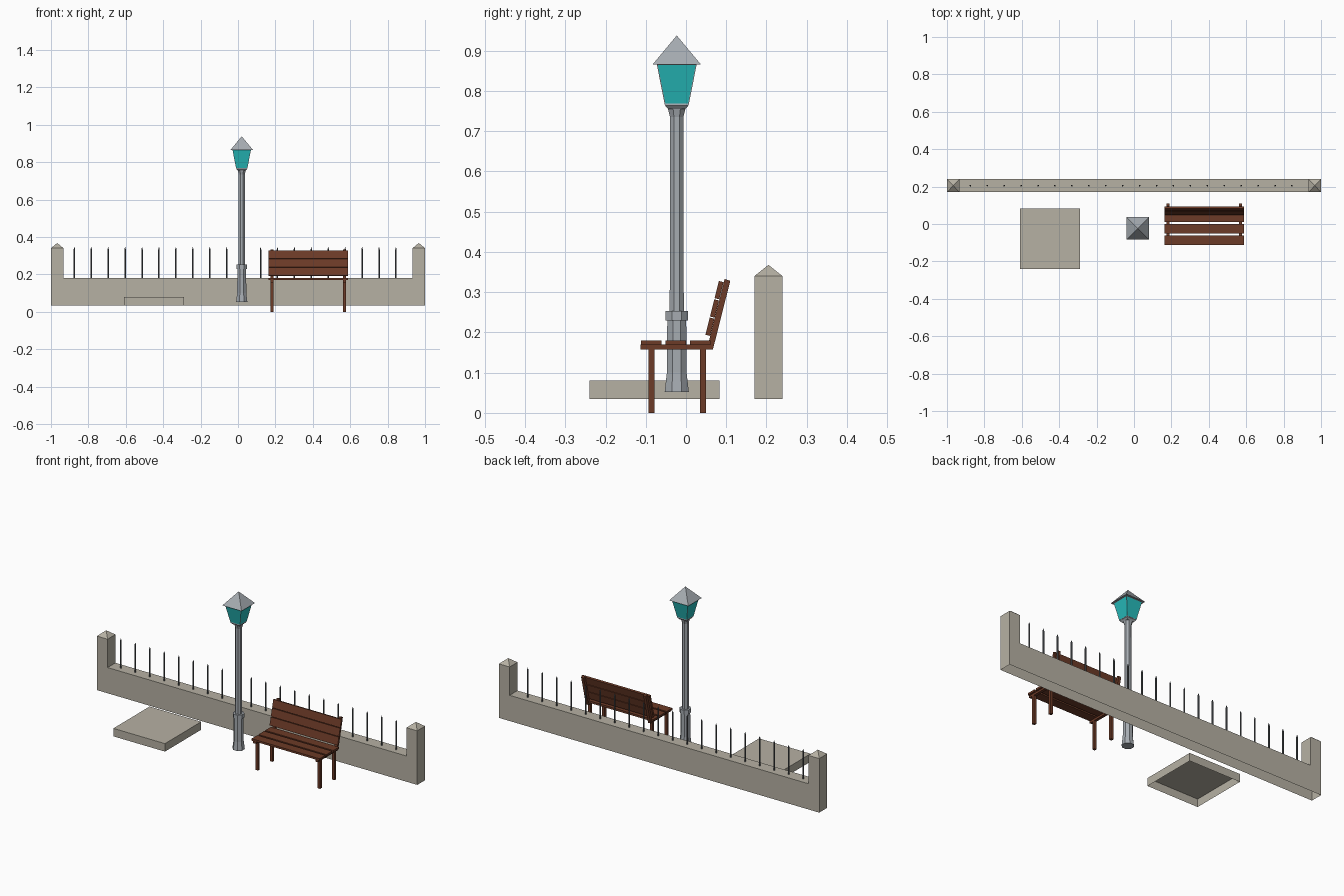
import bpy, bmesh
from math import cos, sin, pi, atan2
from mathutils import Matrix, Vector

if "Cube" in bpy.data.objects:
    bpy.data.objects.remove(bpy.data.objects["Cube"])


def material(name, rgb):
    m = bpy.data.materials.new(name)
    m.diffuse_color = (*rgb, 1)
    m.use_nodes = True
    m.node_tree.nodes["Principled BSDF"].inputs["Base Color"].default_value = m.diffuse_color
    return m


STONE = material("stone", (0.47, 0.44, 0.37))
METAL = material("metal", (0.38, 0.41, 0.44))
IRON = material("dark_iron", (0.1, 0.11, 0.12))
WOOD = material("wood", (0.15, 0.043, 0.02))
GLASS = material("teal_glass", (0.02, 0.5, 0.5))


def finish(name, bm, *mats):
    bmesh.ops.recalc_face_normals(bm, faces=bm.faces)
    me = bpy.data.meshes.new(name)
    bm.to_mesh(me)
    bm.free()
    for m in mats:
        me.materials.append(m)
    ob = bpy.data.objects.new(name, me)
    bpy.context.collection.objects.link(ob)
    return ob


def box(name, lo, hi, mat, tilt=0.0):
    lo, hi = Vector(lo), Vector(hi)
    bm = bmesh.new()
    bmesh.ops.create_cube(bm, size=1, matrix=Matrix.Diagonal((*(hi - lo), 1)))
    bmesh.ops.rotate(bm, verts=bm.verts, matrix=Matrix.Rotation(tilt, 3, 'X'))
    bmesh.ops.translate(bm, verts=bm.verts, vec=(lo + hi) / 2)
    return finish(name, bm, mat)


def open_bottom(ob, z):
    bm = bmesh.new()
    bm.from_mesh(ob.data)
    low = [f for f in bm.faces if all(abs(v.co.z - z) < 1e-4 for v in f.verts)]
    bmesh.ops.delete(bm, geom=low, context='FACES')
    bm.to_mesh(ob.data)
    bm.free()


def extrude(bm, points, vec):
    f = bm.faces.new([bm.verts.new(p) for p in points])
    ext = bmesh.ops.extrude_face_region(bm, geom=[f], use_keep_orig=True)
    bmesh.ops.translate(bm, vec=vec,
                        verts=[g for g in ext["geom"] if isinstance(g, bmesh.types.BMVert)])


def lathe(bm, profile, sides, centre):
    """Stack rings of (half width across flats, z) and cap both ends."""
    rings = []
    for a, z in profile:
        r = a / cos(pi / sides)
        rings.append([bm.verts.new((centre[0] + r * cos((i + .5) * 2 * pi / sides),
                                    centre[1] + r * sin((i + .5) * 2 * pi / sides), z))
                      for i in range(sides)])
    walls = [bm.faces.new((p[i], p[(i + 1) % sides], q[(i + 1) % sides], q[i]))
             for p, q in zip(rings, rings[1:]) for i in range(sides)]
    bm.faces.new(rings[0])
    bm.faces.new(rings[-1])
    bmesh.ops.remove_doubles(bm, verts=bm.verts, dist=1e-6)
    return walls


# Low wall with end pillars, open underneath
Y0, Y1, ZB = 0.17, 0.24, 0.035
bm = bmesh.new()
outline = [(-1, ZB), (1, ZB), (1, .34), (.933, .34), (.933, .18),
           (-.933, .18), (-.933, .34), (-1, .34)]
extrude(bm, [(x, Y0, z) for x, z in outline], (0, Y1 - Y0, 0))
bm.normal_update()
tops = [f for f in bm.faces if all(v.co.z > .339 for v in f.verts)]
for r in tops:  # pyramid caps
    c = r.calc_center_median()
    bmesh.ops.poke(bm, faces=[r])["verts"][0].co = c + Vector((0, 0, .028))
wall = finish("wall", bm, STONE)
open_bottom(wall, ZB)

# Pointed railing spikes
bm = bmesh.new()
for i in range(20):
    lathe(bm, [(.004, .175), (.004, .333), (.0006, .346)], 6, (-.875 + i * .0905, .205))
finish("railing_spikes", bm, IRON)

# Paving slab, open underneath
slab = box("slab", (-.61, -.24, ZB), (-.288, .083, .08), STONE)
open_bottom(slab, ZB)

# Lamp post
LAMP = (.02, -.023)
bm = bmesh.new()
lathe(bm, [(.030, .052), (.0245, .1), (.0235, .23), (.028, .23), (.028, .253), (.0175, .253),
           (.0165, .735), (.022, .757)], 8, LAMP)
finish("lamp_post", bm, METAL)

# Lantern: square tapering frame with glass set in each side
bm = bmesh.new()
lathe(bm, [(.021, .755), (.029, .764), (.029, .768)], 4, LAMP)
finish("lantern_base", bm, METAL)
bm = bmesh.new()
panes = lathe(bm, [(.030, .767), (.0495, .866)], 4, LAMP)
bmesh.ops.recalc_face_normals(bm, faces=bm.faces)
bmesh.ops.inset_individual(bm, faces=panes, thickness=.003, depth=-.001)
for f in panes:
    f.material_index = 1
finish("lantern", bm, METAL, GLASS)
bm = bmesh.new()
lathe(bm, [(.06, .866), (.0001, .938)], 4, LAMP)
finish("lantern_roof", bm, METAL)

# Bench side frames and legs
for side, x in (("left", .182), ("right", .57)):
    bm = bmesh.new()
    rail = [(-.113, .158), (.067, .158), (.11, .328), (.096, .333), (.055, .17), (-.113, .17)]
    extrude(bm, [(x - .008, y, z) for y, z in rail], (.016, 0, 0))
    finish(side + "_bench_frame", bm, WOOD)
    for end, y in (("front", -.0855), ("back", .0425)):
        box(f"{side}_{end}_leg", (x - .008, y - .0075, 0), (x + .008, y + .0075, .16), WOOD)

# Seat slats
for i in range(3):
    y = -.112 + i * .061
    box(f"seat_slat_{i + 1}", (.163, y, .169), (.588, y + .051, .18), WOOD)

# Leaning backrest slats
lean = atan2(.043, .171)
for i in range(3):
    z = .214 + i * .0455
    y = .0595 + (z - .16) * .25 - .0135
    box(f"back_slat_{i + 1}", (.163, y - .006, z - .022), (.588, y + .006, z + .022), WOOD, -lean)
